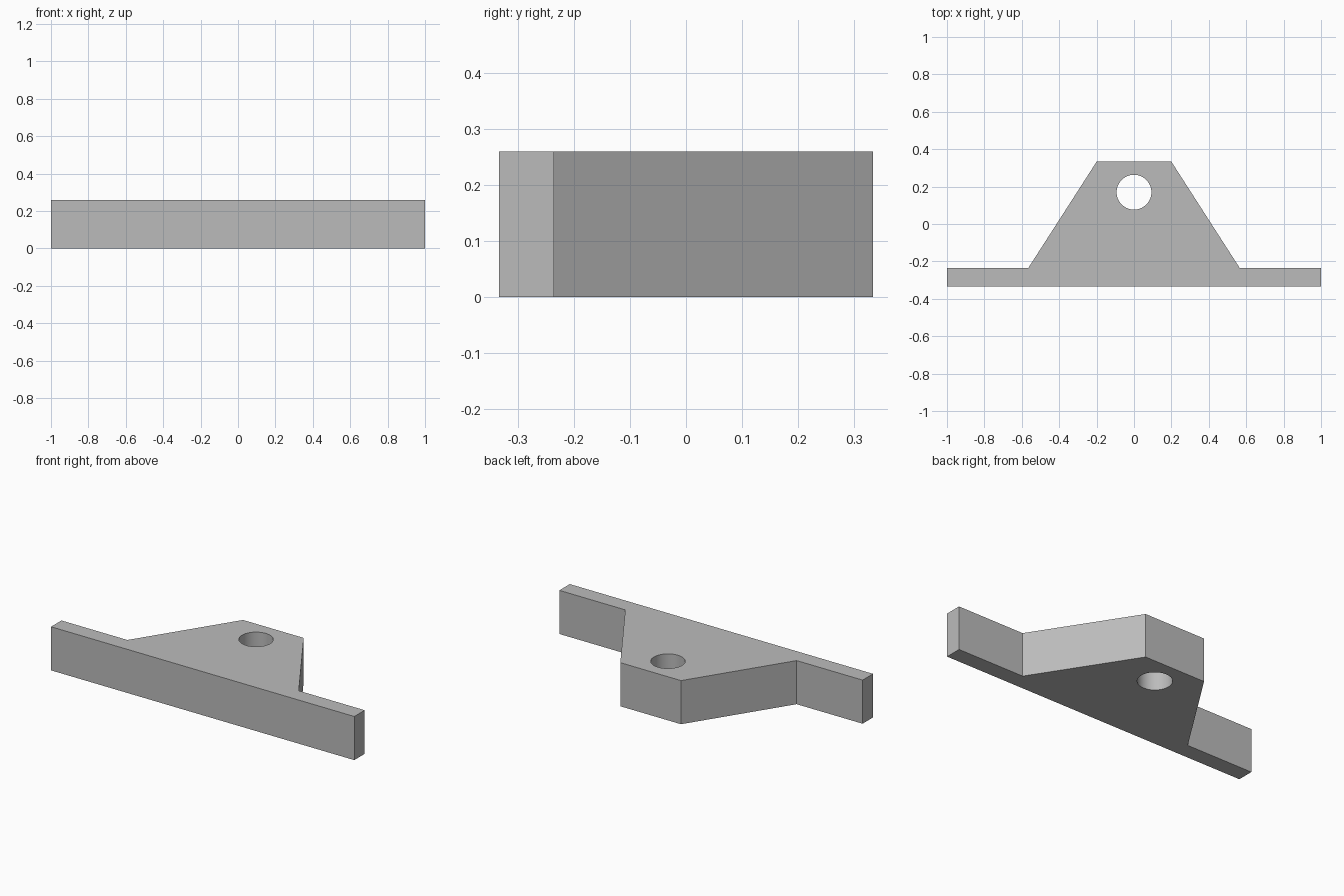
import bpy
import bmesh

cube = bpy.data.objects.get("Cube")
if cube:
    bpy.data.objects.remove(cube, do_unlink=True)

HEIGHT = 0.26

# Plain grey material
grey = bpy.data.materials.new("plain grey")
grey.use_nodes = True
colour = (0.5, 0.5, 0.5, 1)
grey.diffuse_color = colour
grey.node_tree.nodes["Principled BSDF"].inputs["Base Color"].default_value = colour

# Bracket body: half outline mirrored across x, then extruded upward
half = [(1, -0.333), (1, -0.235), (0.565, -0.235), (0.2, 0.333)]
outline = half + [(-x, y) for x, y in reversed(half)]
bm = bmesh.new()
base = bm.faces.new([bm.verts.new((x, y, 0)) for x, y in outline])
result = bmesh.ops.extrude_face_region(bm, geom=[base])
top = [v for v in result["geom"] if isinstance(v, bmesh.types.BMVert)]
bmesh.ops.translate(bm, verts=top, vec=(0, 0, HEIGHT))
bmesh.ops.recalc_face_normals(bm, faces=bm.faces)
mesh = bpy.data.meshes.new("mounting_bracket")
bm.to_mesh(mesh)
bm.free()
mesh.materials.append(grey)
bracket = bpy.data.objects.new("mounting_bracket", mesh)
bpy.context.collection.objects.link(bracket)

# Round through hole near the narrow end
bpy.ops.mesh.primitive_cylinder_add(
    vertices=64, radius=0.093, depth=HEIGHT * 2, location=(0, 0.17, HEIGHT / 2))
cutter = bpy.context.object
cutter.name = "hole_cutter"
cutter.hide_render = True
cutter.data.materials.append(grey)

bpy.ops.object.select_all(action="DESELECT")
bracket.select_set(True)
bpy.context.view_layer.objects.active = bracket
hole = bracket.modifiers.new("bolt_hole", "BOOLEAN")
hole.operation = "DIFFERENCE"
hole.solver = "EXACT"
hole.object = cutter
bpy.ops.object.modifier_apply(modifier=hole.name)
bpy.data.objects.remove(cutter, do_unlink=True)

# Smooth hole wall, crisp outer edges
bpy.ops.object.shade_smooth_by_angle()
